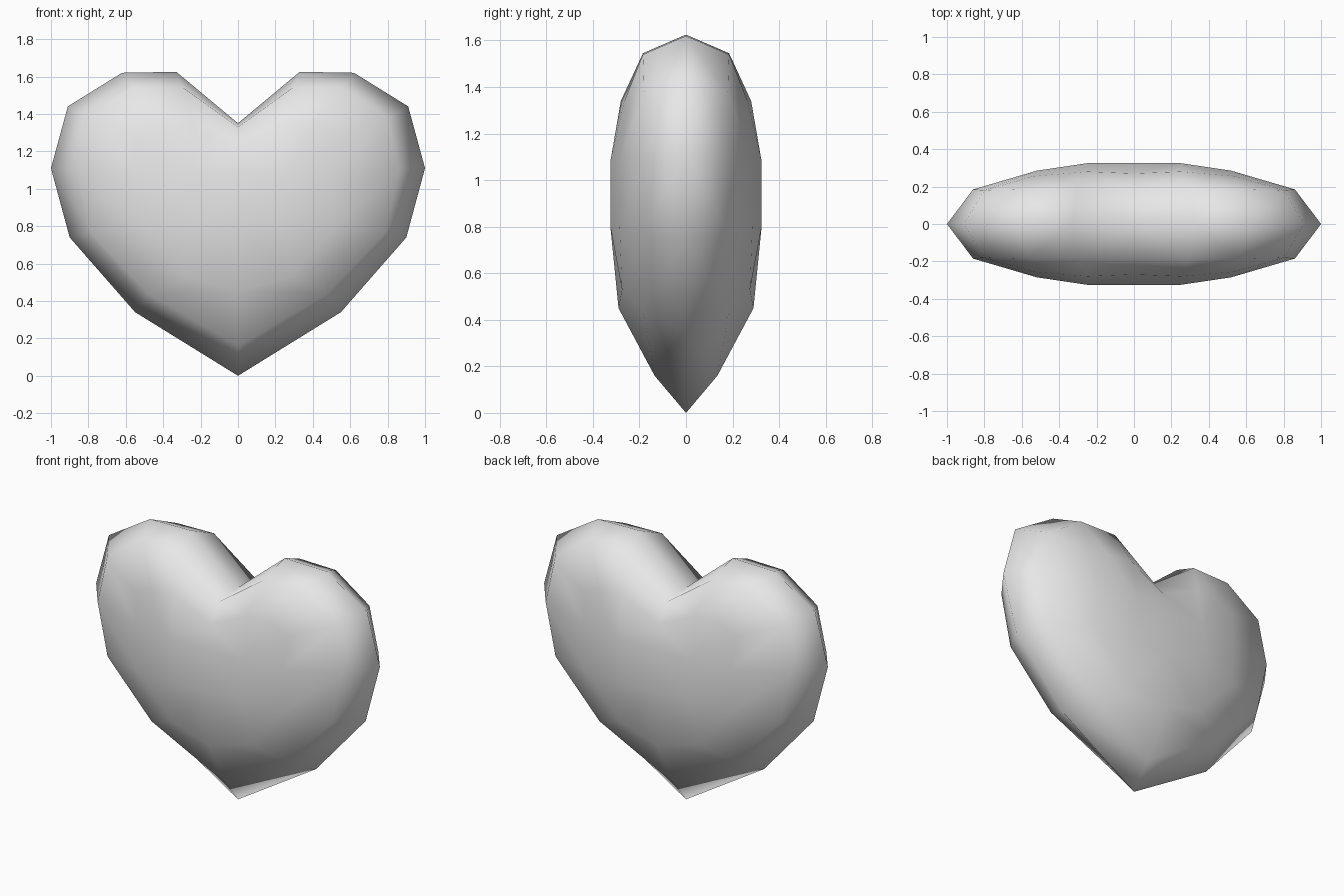
import bpy
import bmesh

cube = bpy.data.objects.get("Cube")
if cube:
    bpy.data.objects.remove(cube, do_unlink=True)

# Plain light grey material
grey = bpy.data.materials.new("light grey")
grey.use_nodes = True
colour = (0.8, 0.8, 0.8, 1)
grey.diffuse_color = colour
grey.node_tree.nodes["Principled BSDF"].inputs["Base Color"].default_value = colour

# Half-heart contours as (x, depth, z), each from the notch round to the tip
rim = [(0, 0, 1.35), (.33, 0, 1.625), (.62, 0, 1.62), (.91, 0, 1.44),
       (1, 0, 1.11), (.9, 0, .74), (.55, 0, .34), (0, 0, 0)]
shoulder = [(0, .186, 1.33), (.3, .185, 1.545), (.56, .185, 1.54), (.8, .18, 1.38),
            (.86, .185, 1.1), (.79, .185, .77), (.48, .185, .44), (0, .135, .16)]
cheek = [(0, .27, 1.22), (.25, .28, 1.34), (.42, .265, 1.34), (.54, .255, 1.28),
         (.52, .285, 1.08), (.52, .285, .8), (.28, .275, .53), (0, .29, .45)]
crown = [(0, .325, 1.08), (.25, .325, 1.08), (.25, .325, 1.08), (.25, .325, 1.08),
         (.25, .325, 1.08), (.25, .325, .8), (.25, .325, .8), (0, .325, .8)]

# Loft one front quarter of the heart from the rim to the crown
bm = bmesh.new()
rings = [[bm.verts.new((x, -d, z)) for x, d, z in ring]
         for ring in (rim, shoulder, cheek, crown)]
for outer, inner in zip(rings, rings[1:]):
    for i in range(len(outer) - 1):
        bm.faces.new((outer[i], inner[i], inner[i + 1], outer[i + 1]))
top = rings[-1]
bm.faces.new((top[0], top[7], top[5], top[1]))
bmesh.ops.remove_doubles(bm, verts=bm.verts, dist=0.001)
bmesh.ops.recalc_face_normals(bm, faces=bm.faces)
front = min(bm.faces, key=lambda f: f.calc_center_median().y)
if front.normal.y > 0:
    bmesh.ops.reverse_faces(bm, faces=bm.faces)
for face in bm.faces:
    face.smooth = True

mesh = bpy.data.meshes.new("heart")
bm.to_mesh(mesh)
bm.free()
mesh.materials.append(grey)
heart = bpy.data.objects.new("heart", mesh)
bpy.context.collection.objects.link(heart)

# Mirror the quarter left to right and front to back
mirror = heart.modifiers.new("mirror", 'MIRROR')
mirror.use_axis = (True, True, False)
mirror.use_clip = True
mirror.merge_threshold = 0.001
